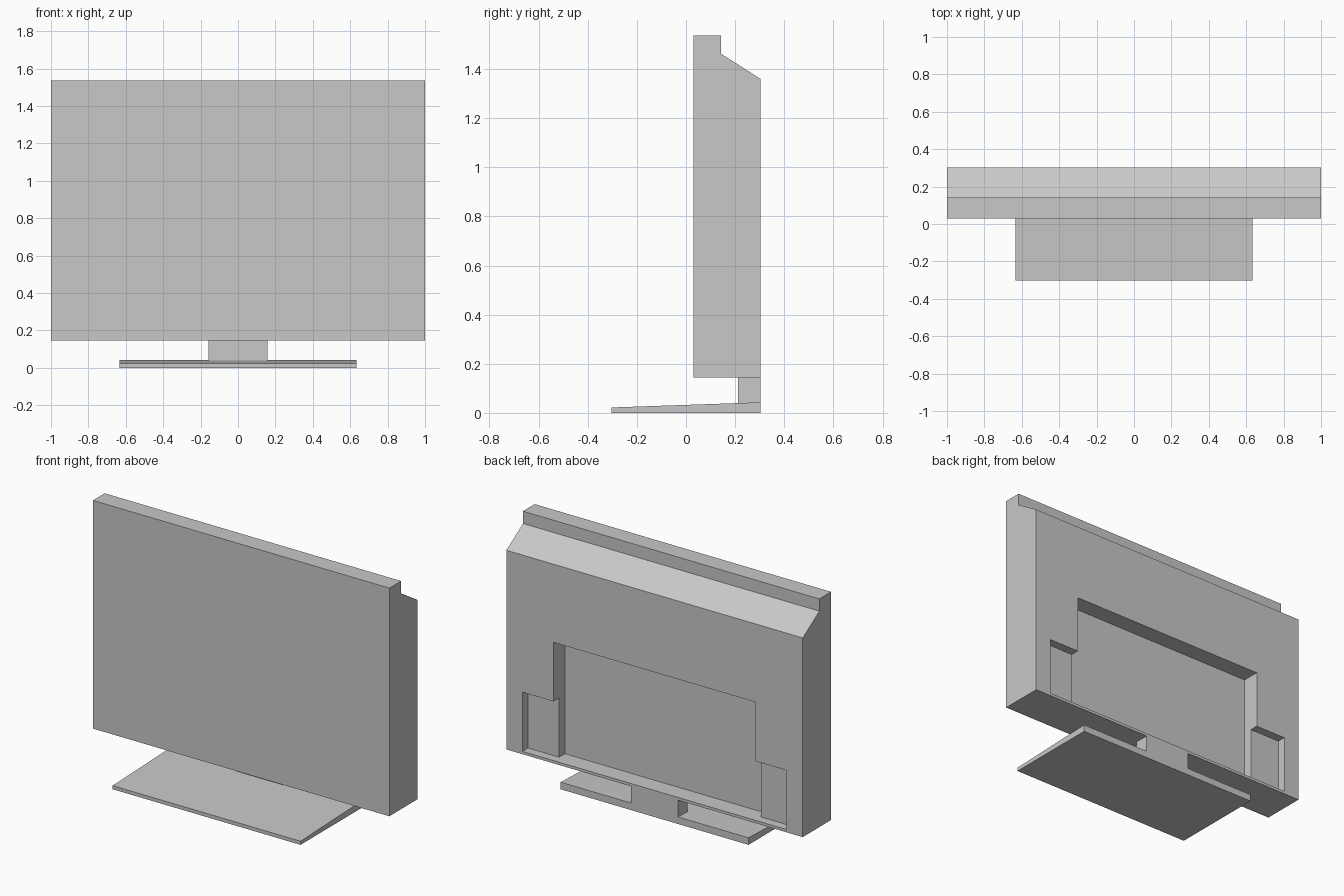
import bpy
import bmesh

cube = bpy.data.objects.get("Cube")
if cube:
    bpy.data.objects.remove(cube, do_unlink=True)

grey = bpy.data.materials.new("plain grey")
grey.use_nodes = True
colour = (0.58, 0.58, 0.58, 1)
grey.diffuse_color = colour
grey.node_tree.nodes["Principled BSDF"].inputs["Base Color"].default_value = colour


def extrude_profile(name, profile, half_width):
    """Sweep a closed (y, z) outline from -half_width to +half_width in x."""
    bm = bmesh.new()
    face = bm.faces.new([bm.verts.new((-half_width, y, z)) for y, z in profile])
    swept = bmesh.ops.extrude_face_region(bm, geom=[face])["geom"]
    verts = [g for g in swept if isinstance(g, bmesh.types.BMVert)]
    bmesh.ops.translate(bm, verts=verts, vec=(2 * half_width, 0, 0))
    bmesh.ops.recalc_face_normals(bm, faces=bm.faces)
    mesh = bpy.data.meshes.new(name)
    bm.to_mesh(mesh)
    bm.free()
    mesh.materials.append(grey)
    obj = bpy.data.objects.new(name, mesh)
    bpy.context.collection.objects.link(obj)
    return obj


def rectangle(y0, y1, z0, z1):
    return [(y0, z0), (y1, z0), (y1, z1), (y0, z1)]


def cut(target, cutter):
    """Subtract the cutter, apply the result and discard the cutter."""
    cutter.hide_render = True
    mod = target.modifiers.new("recess", 'BOOLEAN')
    mod.operation = 'DIFFERENCE'
    mod.solver = 'EXACT'
    mod.object = cutter
    bpy.context.view_layer.objects.active = target
    bpy.ops.object.modifier_apply(modifier=mod.name)
    bpy.data.objects.remove(cutter, do_unlink=True)


FRONT, BACK = 0.03, 0.303
BOTTOM, TOP = 0.145, 1.537
SILL = 0.162

# Screen cabinet with a thin top rim and a sloped rear shoulder
cabinet = extrude_profile("screen_cabinet", [
    (FRONT, BOTTOM), (FRONT, TOP), (0.143, TOP),
    (0.143, 1.462), (BACK, 1.36), (BACK, BOTTOM)], 1.0)

# Rear recess: wide shallow pockets either side of a deeper, taller bay
cut(cabinet, extrude_profile("pocket_cutter", rectangle(0.249, 0.4, SILL, 0.523), 0.892))
cut(cabinet, extrude_profile("bay_cutter", rectangle(0.193, 0.4, SILL, 0.883), 0.682))

# Stand: wedge base and short neck, flush at the back
extrude_profile("stand_base", [(-0.303, 0), (BACK, 0), (BACK, 0.043), (-0.303, 0.022)], 0.634)
extrude_profile("stand_neck", rectangle(0.212, BACK, 0.04, BOTTOM), 0.158)
